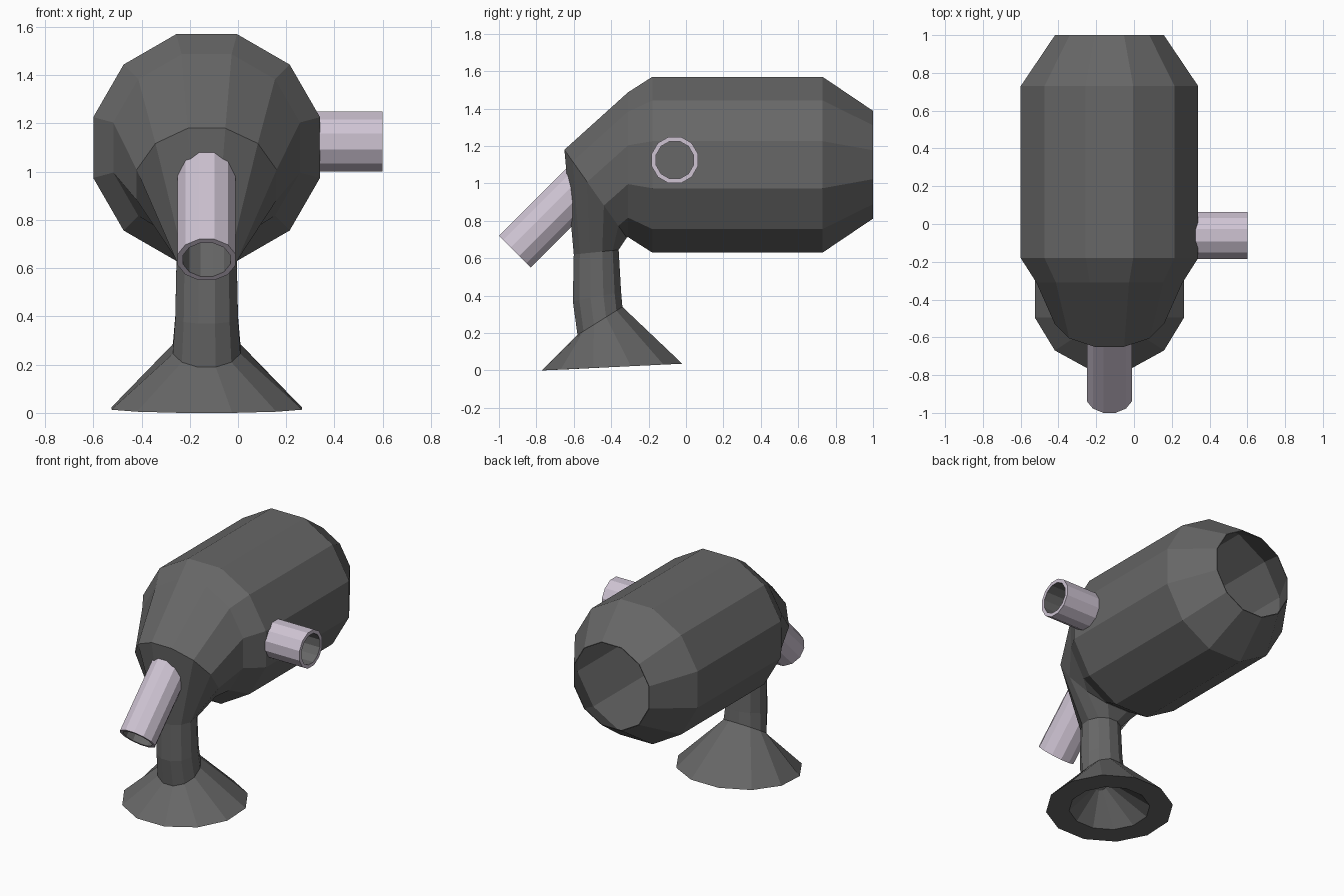
import bpy, bmesh, math
from mathutils import Vector

if "Cube" in bpy.data.objects:
    bpy.data.objects.remove(bpy.data.objects["Cube"])

SIDES = 12
CX = -0.13  # centre line of the body
K = 1 / math.cos(math.pi / SIDES)


def material(name, rgb):
    m = bpy.data.materials.new(name)
    m.diffuse_color = (*rgb, 1)
    m.use_nodes = True
    m.node_tree.nodes["Principled BSDF"].inputs["Base Color"].default_value = m.diffuse_color
    return m


GREY = material("dark grey", (0.135, 0.135, 0.135))
PINK = material("pale pink", (0.62, 0.55, 0.65))


def ring(centre, u, v):
    """Twelve-sided section with flats facing along u and v."""
    pts = []
    for i in range(SIDES):
        t = math.pi / SIDES + 2 * math.pi * i / SIDES
        pts.append(centre + u * (math.cos(t) * K) + v * (math.sin(t) * K))
    return pts


def section(hx, a, b):
    """Section from its half width and its (y, z) front/top and back/bottom."""
    a, b = Vector((CX, *a)), Vector((CX, *b))
    return ring((a + b) / 2, Vector((hx, 0, 0)), (a - b) / 2)


def upright(y, r, z=1.10):
    return section(r, (y, z + r), (y, z - r))


def loft(name, rings, mats, rule=lambda i: 0, caps=True):
    bm = bmesh.new()
    loops = [[bm.verts.new(p) for p in r] for r in rings]
    for i in range(len(loops) - 1):
        p, q = loops[i], loops[i + 1]
        for j in range(SIDES):
            k = (j + 1) % SIDES
            bm.faces.new((p[j], p[k], q[k], q[j])).material_index = rule(i)
    if caps:
        bm.faces.new(loops[0])
        bm.faces.new(loops[-1])
    bmesh.ops.recalc_face_normals(bm, faces=bm.faces)
    me = bpy.data.meshes.new(name)
    bm.to_mesh(me)
    bm.free()
    for m in mats:
        me.materials.append(m)
    ob = bpy.data.objects.new(name, me)
    bpy.context.collection.objects.link(ob)
    return ob


# Body, bent neck and flared foot: inner cavity out to the rim, then forward and down
loft("body_and_foot", [
    upright(-0.30, 0.372),
    upright(-0.18, 0.455),
    upright(0.725, 0.455),
    upright(1.00, 0.283),
    upright(1.00, 0.288),
    upright(0.73, 0.47),
    upright(-0.18, 0.47),
    upright(-0.31, 0.387),
    section(0.29, (-0.65, 1.18), (-0.317, 0.71)),
    section(0.125, (-0.60, 0.62), (-0.36, 0.645)),
    section(0.13, (-0.605, 0.37), (-0.347, 0.42)),
    section(0.14, (-0.58, 0.19), (-0.34, 0.34)),
    section(0.395, (-0.77, 0.0), (-0.02, 0.036)),
    section(0.25, (-0.635, 0.006), (-0.155, 0.03)),
    section(0.04, (-0.51, 0.20), (-0.43, 0.25)),
], [GREY])


def pipe(name, end, direction, length, outer, inner):
    """Pink pipe with a grey bore, reaching from its open end into the body."""
    end, d = Vector(end), Vector(direction).normalized()
    u = Vector((1, 0, 0)) if abs(d.x) < 0.5 else Vector((0, 1, 0))
    v = d.cross(u)
    start = end + d * length
    loft(name, [ring(c, u * r, v * r) for c, r in
                ((start, outer), (end, outer), (end, inner), (start, inner))],
         [PINK, GREY], rule=lambda i: int(i == 2), caps=False)


# Pipes
pipe("front_pipe", (CX, -0.915, 0.635), (0, 1, 1), 0.54, 0.12, 0.098)
pipe("side_pipe", (0.60, -0.06, 1.125), (-1, 0, 0), 0.285, 0.124, 0.10)
